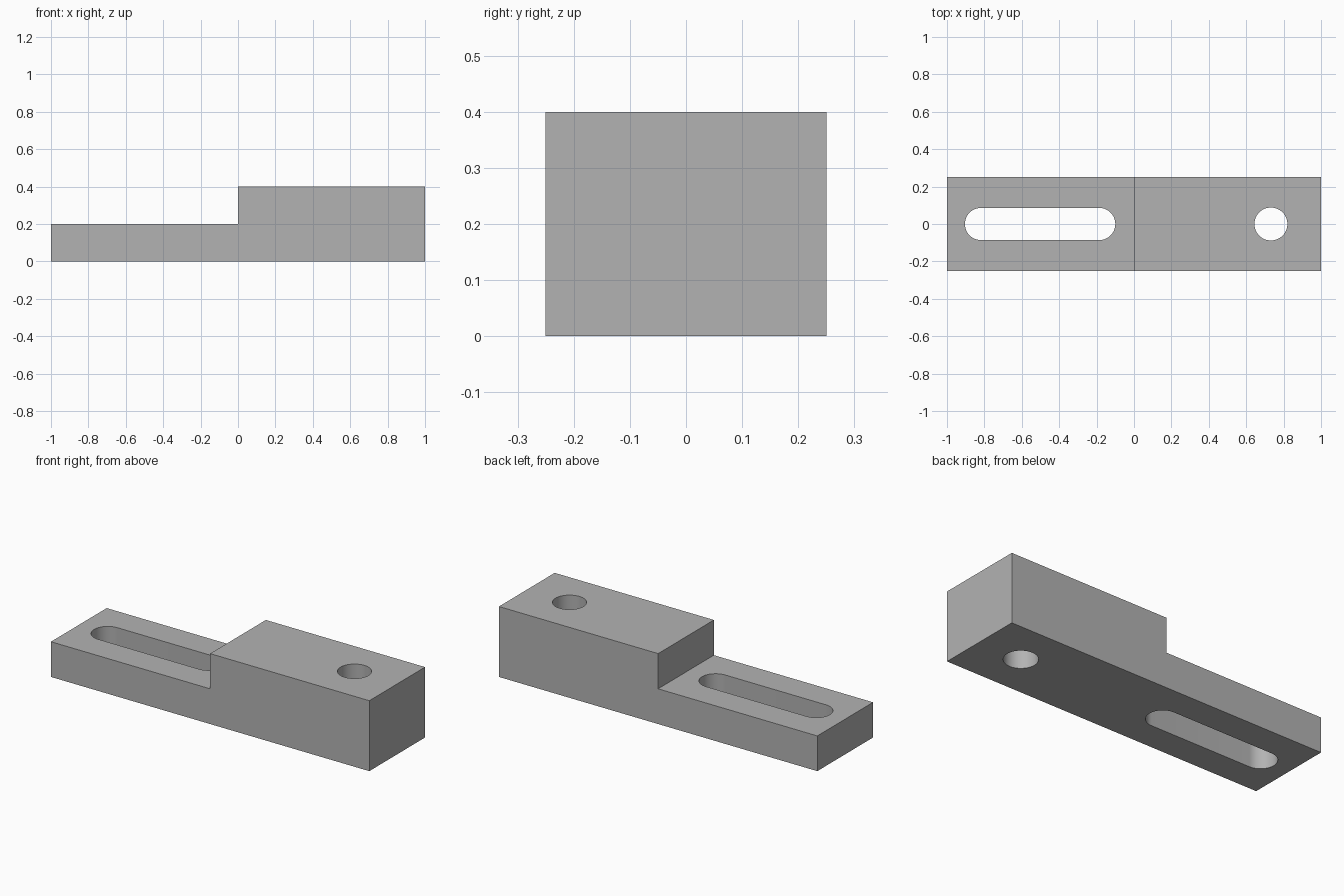
import bpy
import bmesh
from math import cos, sin, pi, radians

if "Cube" in bpy.data.objects:
    bpy.data.objects.remove(bpy.data.objects["Cube"], do_unlink=True)

steel = bpy.data.materials.new("plain_grey")
steel.use_nodes = True
grey = (0.45, 0.45, 0.45, 1)
steel.diffuse_color = grey
steel.node_tree.nodes["Principled BSDF"].inputs["Base Color"].default_value = grey


def prism(name, points, direction):
    """Extrude a closed outline along a direction."""
    bm = bmesh.new()
    face = bm.faces.new([bm.verts.new(p) for p in points])
    side = bmesh.ops.extrude_face_region(bm, geom=[face])["geom"]
    moved = [v for v in side if isinstance(v, bmesh.types.BMVert)]
    bmesh.ops.translate(bm, verts=moved, vec=direction)
    bmesh.ops.recalc_face_normals(bm, faces=bm.faces)
    mesh = bpy.data.meshes.new(name)
    bm.to_mesh(mesh)
    bm.free()
    mesh.materials.append(steel)
    obj = bpy.data.objects.new(name, mesh)
    bpy.context.collection.objects.link(obj)
    return obj


def rounded_outline(x_min, x_max, radius, steps=32):
    """Slot outline below the base; a circle when the two arcs share a centre."""
    left, right = x_min + radius, x_max - radius
    points = []
    for centre, start in ((right, -pi / 2), (left, pi / 2)):
        count = steps if right - left < 0.001 else steps + 1
        for i in range(count):
            a = start + pi * i / steps
            points.append((centre + radius * cos(a), radius * sin(a), -0.1))
    return points


# Stepped block: thin tongue on one half, full height on the other
half_width = 0.25
step_profile = [(-1, 0), (1, 0), (1, 0.4), (0, 0.4), (0, 0.2), (-1, 0.2)]
block = prism("stepped_block", [(x, -half_width, z) for x, z in step_profile],
              (0, 2 * half_width, 0))

# Long slot through the tongue and round hole through the tall end
openings = {
    "slot_cutter": rounded_outline(-0.904, -0.1, 0.086),
    "hole_cutter": rounded_outline(0.644, 0.82, 0.088),
}
bpy.ops.object.select_all(action="DESELECT")
block.select_set(True)
bpy.context.view_layer.objects.active = block
for name, outline in openings.items():
    cutter = prism(name, outline, (0, 0, 0.6))
    cutter.hide_render = True
    cut = block.modifiers.new(name, "BOOLEAN")
    cut.operation = "DIFFERENCE"
    cut.solver = "EXACT"
    cut.object = cutter
    bpy.ops.object.modifier_apply(modifier=name)
    bpy.data.objects.remove(cutter, do_unlink=True)

bpy.ops.object.shade_smooth_by_angle(angle=radians(30))
